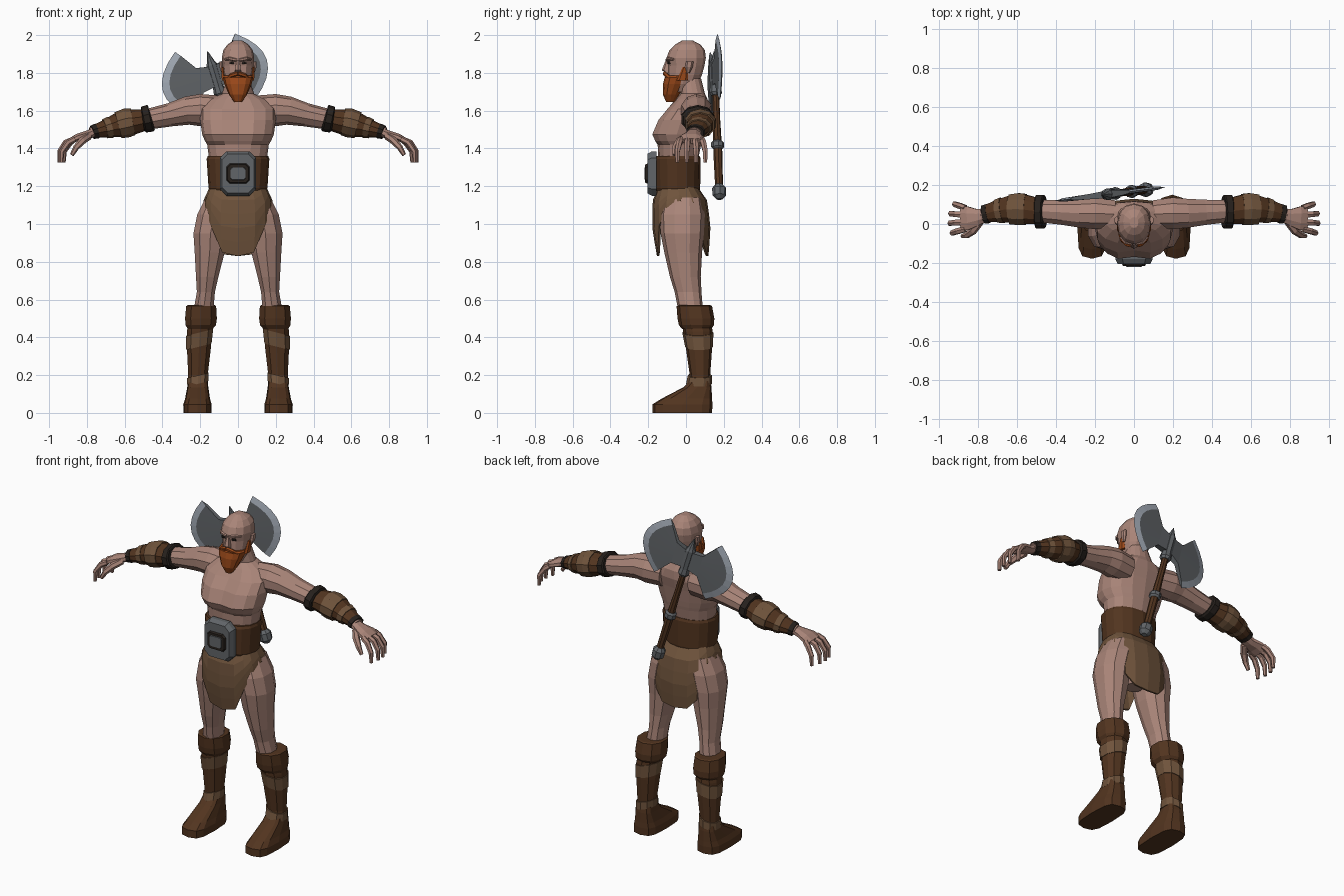
import bpy, bmesh
from math import sin, cos, pi, copysign
from mathutils import Vector, Matrix


def material(name, r, g, b):
    m = bpy.data.materials.new(name)
    m.diffuse_color = (r, g, b, 1)
    return m


SKIN = material("skin", .40, .235, .19)
DARK = material("dark_leather", .085, .035, .014)
TAN = material("tan_leather", .16, .088, .045)
HAIR = material("hair", .32, .065, .01)
STEEL = material("steel", .12, .13, .14)
EDGE = material("sharp_edge", .36, .40, .46)
BLACK = material("black", .02, .015, .012)


def skin_rings(name, rings, mat, mirror=False, closed=True):
    """Join rings of equal point count into a capped, flat shaded mesh."""
    bm = bmesh.new()
    vs = [[bm.verts.new(p) for p in r] for r in rings]
    n = len(vs[0])
    for a, b in zip(vs, vs[1:]):
        for k in range(n):
            bm.faces.new((a[k], a[(k + 1) % n], b[(k + 1) % n], b[k]))
    if closed:
        bm.faces.new(vs[0])
        bm.faces.new(vs[-1])
    bmesh.ops.recalc_face_normals(bm, faces=bm.faces)
    me = bpy.data.meshes.new(name)
    bm.to_mesh(me)
    bm.free()
    ob = bpy.data.objects.new(name, me)
    bpy.context.collection.objects.link(ob)
    me.materials.append(mat)
    if mirror:
        ob.modifiers.new("mirror", 'MIRROR').use_mirror_merge = False
    return ob


def spow(v, p):
    return copysign(abs(v) ** p, v)


def oval(z, front, back, rx, cx=0, n=12, p=.9, k=None):
    """Horizontal section that starts at the front centre."""
    cy, ry = (front + back) / 2, (back - front) / 2
    pts = [Vector((cx + rx * spow(sin(2 * pi * i / n), p),
                   cy - ry * spow(cos(2 * pi * i / n), p), z)) for i in range(n)]
    return pts if k is None else pts[k]


def stack(name, rows, mat, n=12, p=.9, mirror=False):
    return skin_rings(name, [oval(*r, n=n, p=p) for r in rows], mat, mirror)


def tube(name, path, mat, n=8, mirror=True):
    """Sweep along points (x, y, z, depth radius, height radius)."""
    pts = [Vector(q[:3]) for q in path]
    rings = []
    for i, q in enumerate(path):
        t = (pts[min(i + 1, len(pts) - 1)] - pts[max(i - 1, 0)]).normalized()
        s = Vector((0, 1, 0))
        s = (s - t * s.dot(t)).normalized()
        u = t.cross(s)
        rings.append([pts[i] + s * q[3] * cos(2 * pi * (j + .5) / n)
                      + u * q[4] * sin(2 * pi * (j + .5) / n) for j in range(n)])
    return skin_rings(name, rings, mat, mirror)


def plate(name, outline, y0, y1, inset, mat, mirror=False):
    """Front-facing plate with a chamfered front face."""
    c = Vector((sum(x for x, z in outline), sum(z for x, z in outline))) / len(outline)
    sh = [c + (Vector(o) - c) * inset for o in outline]
    return skin_rings(name, [[(x, y1, z) for x, z in outline],
                             [(x, (y0 + y1) / 2, z) for x, z in outline],
                             [(x, y0, z) for x, z in sh]], mat, mirror)


def octagon(w, h, c, z):
    return [(-w, z - h + c), (-w + c, z - h), (w - c, z - h), (w, z - h + c),
            (w, z + h - c), (w - c, z + h), (-w + c, z + h), (-w, z + h - c)]


# Torso with chest crease
torso = stack("torso", [(1.32, -.145, .06, .15), (1.42, -.15, .08, .163), (1.44, -.172, .085, .175),
                        (1.475, -.188, .092, .19), (1.55, -.155, .105, .20), (1.61, -.105, .118, .20),
                        (1.66, -.055, .115, .15), (1.69, -.03, .10, .085), (1.77, -.04, .08, .06)],
              SKIN, n=16)
for v in torso.data.vertices:
    if abs(v.co.x) < .01 and v.co.y < -.1 and v.co.z > 1.43:
        v.co.y += .02
stack("pelvis", [(.90, -.05, .05, .05), (1.0, -.12, .08, .12), (1.2, -.13, .06, .145)], SKIN)

# Head and face
stack("head", [(1.70, -.085, .04, .045), (1.74, -.095, .06, .066), (1.79, -.097, .085, .077),
               (1.84, -.095, .098, .082), (1.88, -.103, .105, .086), (1.92, -.088, .10, .078),
               (1.95, -.058, .077, .056), (1.972, -.02, .035, .022)], SKIN)
stack("nose", [(1.80, -.108, -.08, .02), (1.815, -.128, -.08, .019), (1.865, -.108, -.08, .009)], SKIN, n=6)
tube("brow", [(.008, -.098, 1.868, .011, .009), (.045, -.092, 1.876, .011, .009),
              (.068, -.066, 1.872, .008, .006)], SKIN, n=6)
stack("eye", [(1.847, -.098, -.07, .014, .034), (1.860, -.098, -.07, .014, .034)], BLACK, n=6, mirror=True)
stack("ear", [(1.80, -.0, .02, .006, .082), (1.83, -.005, .035, .012, .088), (1.86, 0, .04, .01, .09)],
      SKIN, n=6, mirror=True)
stack("beard", [(1.645, -.105, -.06, .02), (1.685, -.122, -.035, .048), (1.74, -.122, .0, .072),
                (1.775, -.113, .008, .08), (1.785, -.10, .005, .076)], HAIR, n=12)
stack("sideburn", [(1.76, -.05, .012, .012, .075), (1.83, -.018, .01, .008, .081)], HAIR, n=6, mirror=True)
tube("moustache", [(0, -.112, 1.797, .012, .011), (.035, -.103, 1.787, .012, .012),
                   (.06, -.078, 1.765, .012, .01)], HAIR, n=6)

# Arms and hands
tube("arm", [(.10, .05, 1.60, .075, .08), (.2, .055, 1.603, .085, .085), (.27, .055, 1.60, .078, .075),
             (.36, .06, 1.578, .068, .062), (.47, .065, 1.556, .06, .055), (.65, .065, 1.52, .05, .045),
             (.78, .045, 1.483, .036, .027)], SKIN, n=10)
tube("palm", [(.76, .045, 1.485, .036, .025), (.80, .035, 1.472, .045, .024),
              (.85, .03, 1.458, .065, .021), (.885, .03, 1.44, .068, .017)], SKIN)
for i, (y, spread, d) in enumerate([(.082, .02, -.02), (.047, .006, 0), (.01, -.006, .003), (-.026, -.02, -.008)]):
    tube(f"finger_{i + 1}", [(.865, y, 1.45, .017, .016), (.91 + d, y + spread * .5, 1.43, .017, .016),
                             (.94 + d, y + spread, 1.385, .015, .014),
                             (.943 + d, y + spread, 1.325, .011, .01)], SKIN, n=6)
tube("thumb", [(.79, .01, 1.465, .02, .02), (.825, -.035, 1.44, .021, .02),
               (.857, -.058, 1.405, .017, .016), (.88, -.062, 1.365, .011, .011)], SKIN, n=6)

# Bracers
tube("bracer", [(.49, .065, 1.552, .07, .056), (.56, .075, 1.54, .079, .068), (.64, .075, 1.522, .072, .064),
                (.70, .066, 1.505, .058, .047), (.765, .05, 1.488, .045, .034)], DARK, n=10)
tube("bracer_cuff", [(.458, .062, 1.562, .082, .066), (.465, .062, 1.56, .09, .072),
                     (.498, .062, 1.553, .09, .07), (.505, .062, 1.552, .08, .06)], BLACK, n=10)
tube("bracer_wrap", [(.555, .075, 1.541, .083, .071), (.59, .076, 1.535, .086, .077),
                     (.635, .075, 1.523, .080, .071)], TAN, n=10)
tube("bracer_strap", [(.675, .07, 1.512, .069, .058), (.705, .065, 1.504, .062, .052)], TAN, n=10)
tube("wrist_band", [(.748, .053, 1.492, .052, .040), (.772, .048, 1.485, .049, .036)], BLACK, n=10)

# Belt and buckle
stack("belt", [(1.175, -.162, .072, .15), (1.19, -.168, .075, .156), (1.345, -.172, .078, .166),
               (1.36, -.165, .072, .16)], DARK, n=16)
plate("buckle_plate", octagon(.095, .118, .035, 1.267), -.205, -.155, .88, STEEL)
plate("buckle_frame", octagon(.062, .053, .018, 1.267), -.216, -.195, .9, BLACK)
plate("buckle_centre", octagon(.043, .035, .01, 1.267), -.220, -.205, .9, STEEL)

# Loincloth: hem height changes round the body
hem = [.83, .85, .99, 1.08, 1.125, 1.06, .90, .84, .83]
prof = [(1.20, -.145, .06, .148), (1.12, -.178, .115, .185), (.97, -.178, .13, .187), (.82, -.152, .118, .17)]


def cloth_point(z, k):
    for a, b in zip(prof, prof[1:]):
        if z >= b[0]:
            break
    t = (a[0] - z) / (a[0] - b[0])
    f, bk, rx = (a[i] + (b[i] - a[i]) * t for i in (1, 2, 3))
    return oval(z, f, bk, rx, n=16, p=.75, k=k)


hems = hem + hem[-2:0:-1]
cloth = skin_rings("loincloth", [[cloth_point(1.20 + (h - 1.20) * r / 5, k) for k, h in enumerate(hems)]
                                 for r in range(6)], TAN, closed=False)
cloth.modifiers.new("thickness", 'SOLIDIFY').thickness = .012

# Legs
stack("leg", [(1.14, -.12, .085, .08, .095), (1.05, -.14, .10, .095, .125), (.95, -.135, .095, .094, .146),
              (.85, -.115, .085, .083, .150), (.72, -.085, .078, .062, .163), (.64, -.06, .082, .050, .170),
              (.54, -.04, .09, .055, .183)], SKIN, n=10, mirror=True)

# Boots
stack("boot_foot", [(0, -.178, .138, .074, .215), (.045, -.178, .14, .075, .215), (.075, -.13, .138, .066, .214),
                    (.135, -.015, .135, .056, .213), (.17, .02, .13, .052, .212)], DARK, p=.6, mirror=True)
stack("boot_shaft", [(.13, .005, .132, .052, .213), (.20, .02, .128, .054, .212), (.34, .0, .138, .066, .207),
                     (.43, -.015, .14, .07, .203), (.50, -.025, .135, .07, .195)], DARK, n=10, mirror=True)
stack("boot_cuff", [(.445, -.022, .135, .07, .200), (.465, -.038, .148, .084, .197),
                    (.50, -.045, .15, .088, .196), (.565, -.05, .138, .083, .195),
                    (.57, -.04, .13, .075, .195)], DARK, n=10, mirror=True)
wraps = [stack("calf_wrap", [(.35, -.005, .143, .070, .207), (.425, -.02, .145, .075, .203)],
               TAN, n=10, mirror=True),
         stack("ankle_strap", [(.155, .0, .138, .058, .213), (.20, .01, .137, .060, .212)],
               TAN, n=10, mirror=True)]
for w in wraps:
    for v in w.data.vertices:
        v.co.z += (v.co.x - .207) * -.25

# Axe slung across the back, built upright then placed
up = Vector((-.288, -.035, .957)).normalized()
side = Vector((.957, .12, .289))
side = (side - up * side.dot(up)).normalized()
deep = up.cross(side)
place = Matrix.Translation((.062, .176, 1.172)) @ Matrix((side, deep, up)).transposed().to_4x4()


def axe_part(name, rows, mat, n=8):
    stack(name, [(z, -r, r, r) for z, r in rows], mat, n=n, p=1).matrix_world = place


axe_part("axe_pommel", [(-.042, .016), (-.022, .036), (.018, .038), (.04, .02)], STEEL)
axe_part("axe_handle", [(.03, .021), (.22, .024), (.40, .019), (.60, .019)], DARK)
axe_part("axe_grip_ring", [(.235, .024), (.245, .034), (.27, .034), (.28, .024)], STEEL)
axe_part("axe_socket", [(.53, .024), (.545, .034), (.58, .029), (.70, .03), (.715, .022), (.775, .002)], STEEL)
for s, label in ((1, "right"), (-1, "left")):
    rings = []
    for i in range(9):
        t = i / 4 - 1
        bulge = 1 - t * t
        half = [(.015, .055 * t, .019), (.085, .068 * t, .014), (.145 + .105 * bulge, .155 * t, .009)]
        loop = half + [(.167 + .123 * bulge, .183 * t, 0)] + [(u, v, -w) for u, v, w in half[::-1]]
        rings.append([(s * u, w, .64 + v) for u, v, w in loop])
    blade = skin_rings("axe_blade_" + label, rings, STEEL)
    blade.matrix_world = place
    blade.data.materials.append(EDGE)
    for i in range(8):
        for k in (2, 3):
            blade.data.polygons[i * 7 + k].material_index = 1
